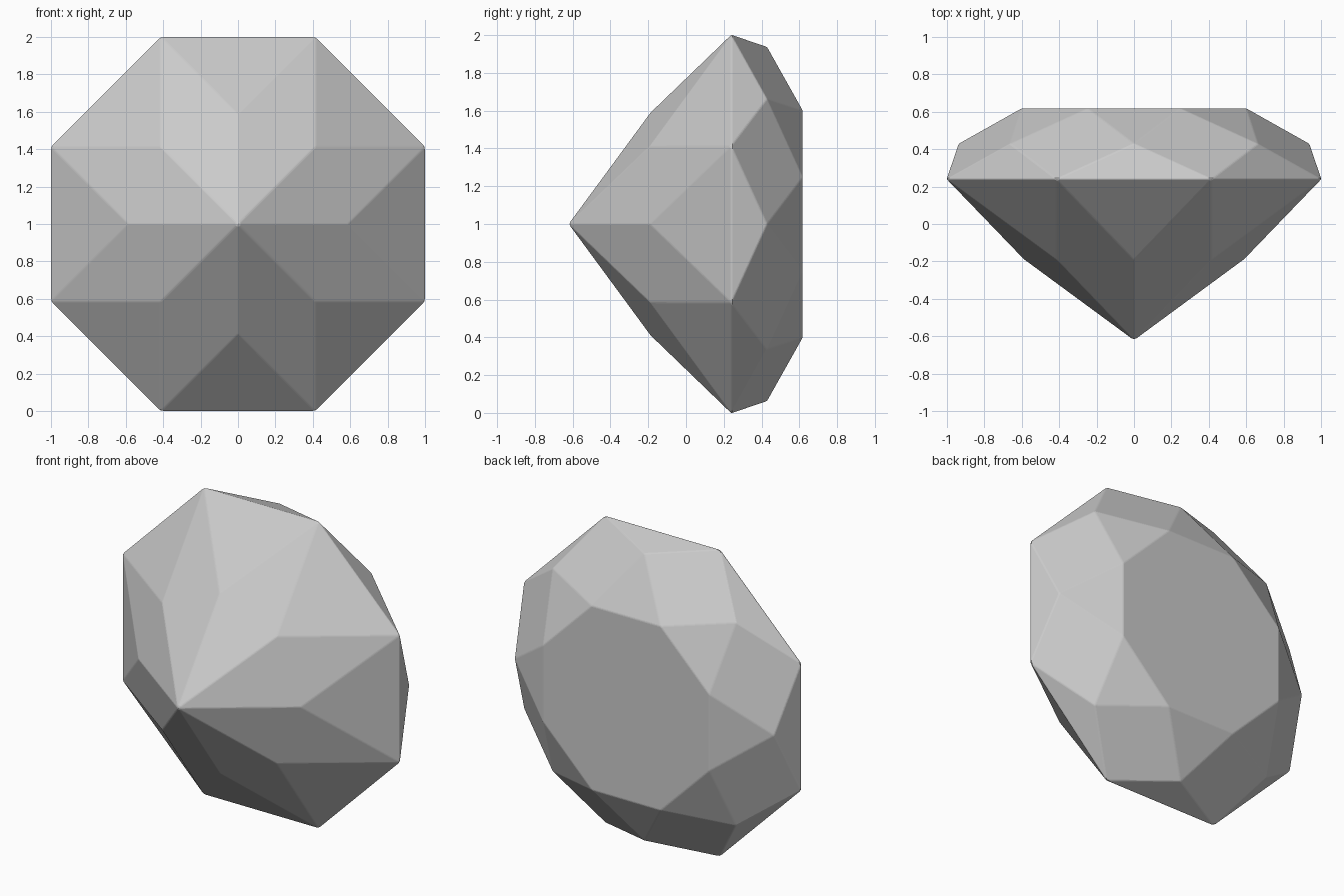
import bpy, bmesh
from math import sin, cos, pi

if "Cube" in bpy.data.objects:
    bpy.data.objects.remove(bpy.data.objects["Cube"])

N = 8
STEP = 2 * pi / N
bm = bmesh.new()


def ring(radius, y, turn):
    # ring of points around the gem axis, which runs along y at z = 1
    return [bm.verts.new((radius * cos((k + turn) * STEP), y,
                          1 + radius * sin((k + turn) * STEP))) for k in range(N)]


# Outline levels from the point (front) to the table (back)
tip = bm.verts.new((0, -0.622, 1))
lower = ring(0.586, -0.191, 0)
girdle = ring(1.084, 0.24, 0.5)
upper = ring(0.937, 0.429, 0)
table = ring(0.65, 0.618, 0.5)

# Facets: kites and triangles repeated around the axis
for k in range(N):
    n, p = (k + 1) % N, k - 1
    bm.faces.new((tip, lower[k], girdle[k], lower[n]))
    bm.faces.new((lower[k], girdle[p], girdle[k]))
    bm.faces.new((girdle[p], upper[k], girdle[k]))
    bm.faces.new((girdle[k], upper[k], table[k], upper[n]))
    bm.faces.new((upper[k], table[p], table[k]))
bm.faces.new(table)
bmesh.ops.recalc_face_normals(bm, faces=bm.faces)

mesh = bpy.data.meshes.new("gem")
bm.to_mesh(mesh)
bm.free()
gem = bpy.data.objects.new("gem", mesh)
bpy.context.collection.objects.link(gem)

# Very fine softened edges
bevel = gem.modifiers.new("soft_edges", 'BEVEL')
bevel.width = 0.006
bevel.segments = 2
bevel.limit_method = 'NONE'
